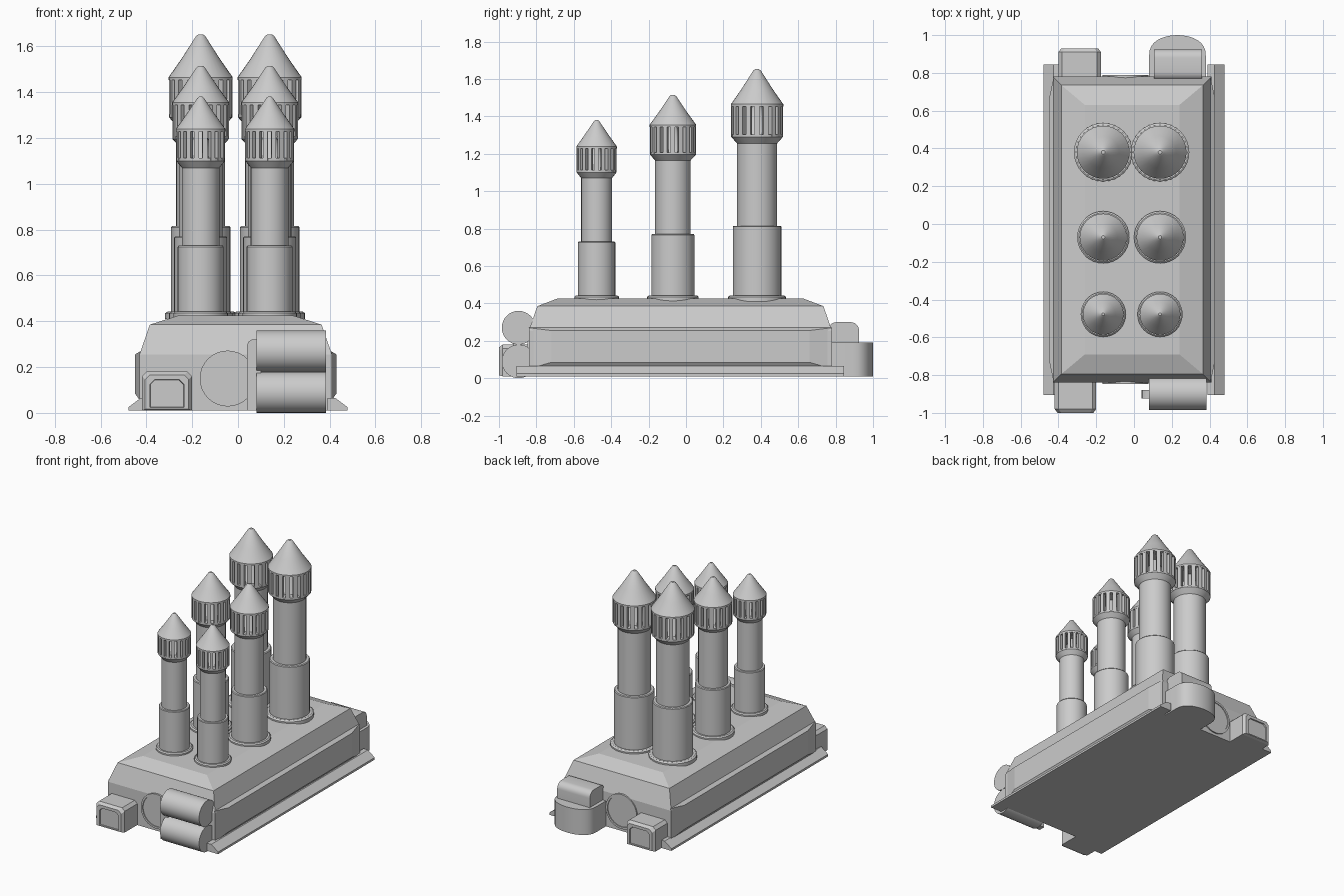
import bpy, bmesh, math
from math import sin, cos, pi

cube = bpy.data.objects.get("Cube")
if cube:
    bpy.data.objects.remove(cube, do_unlink=True)

grey = bpy.data.materials.new("plain grey")
grey.use_nodes = True
grey.diffuse_color = (0.6, 0.6, 0.6, 1)
grey.node_tree.nodes["Principled BSDF"].inputs["Base Color"].default_value = (0.6, 0.6, 0.6, 1)

CX, CY = -0.01, -0.03   # centre of the hull


def finish(name, bm, smooth=False):
    bmesh.ops.recalc_face_normals(bm, faces=bm.faces)
    mesh = bpy.data.meshes.new(name)
    bm.to_mesh(mesh)
    bm.free()
    mesh.materials.append(grey)
    obj = bpy.data.objects.new(name, mesh)
    bpy.context.collection.objects.link(obj)
    if smooth:
        bpy.ops.object.select_all(action='DESELECT')
        obj.select_set(True)
        bpy.context.view_layer.objects.active = obj
        bpy.ops.object.shade_smooth_by_angle(angle=math.radians(30))
    return obj


def add_loft(bm, rings):
    """Skin a list of equal point loops and cap both ends."""
    loops = [[bm.verts.new(p) for p in ring] for ring in rings]
    n = len(loops[0])
    for a, b in zip(loops, loops[1:]):
        for i in range(n):
            j = (i + 1) % n
            bm.faces.new((a[i], a[j], b[j], b[i]))
    bm.faces.new(loops[0])
    bm.faces.new(loops[-1])


def loft(name, rings, smooth=False):
    bm = bmesh.new()
    add_loft(bm, rings)
    return finish(name, bm, smooth)


def rect(hx, hy, z):
    return [(CX + sx * hx, CY + sy * hy, z) for sx, sy in ((-1, -1), (1, -1), (1, 1), (-1, 1))]


def disc(x, y, z, r, axis="z", n=32):
    pts = []
    for i in range(n):
        a, b = r * cos(2 * pi * i / n), r * sin(2 * pi * i / n)
        pts.append({"x": (x, y + a, z + b), "y": (x + a, y, z + b), "z": (x + a, y + b, z)}[axis])
    return pts


def lathe(name, x, y, profile):
    return loft(name, [disc(x, y, z, r) for r, z in profile], True)


# Hull with stepped sloping roof
loft("hull", [rect(0.42, 0.81, 0.01), rect(0.42, 0.81, 0.255),
              rect(0.375, 0.765, 0.385), rect(0.25, 0.66, 0.425)])

# Bulging side panels and ground skirts
for side, s in (("left", 1), ("right", -1)):
    def panel_ring(x, hy, z0, z1):
        return [(CX + s * x, CY + y, z) for y, z in ((-hy, z0), (hy, z0), (hy, z1), (-hy, z1))]
    loft(side + "_side_panel", [panel_ring(0.415, 0.81, 0.05, 0.27),
                                panel_ring(0.44, 0.69, 0.085, 0.255)])
    section = [(0.39, 0.01), (0.478, 0.01), (0.478, 0.025), (0.425, 0.065), (0.39, 0.065)]
    loft(side + "_skirt", [[(s * x, y, z) for x, z in section] for y in (-0.905, 0.845)])


# Chimneys: three rows, shrinking toward the front
def chimney(name, x, y, k, step_z, neck_z, head_z, cone_z, tip_z):
    lathe(name + "_base_ring", x, y, [(0.155 * k, 0.41), (0.155 * k, 0.435), (0.145 * k, 0.442)])
    lathe(name + "_sleeve", x, y, [(0.13 * k, 0.41), (0.13 * k, step_z - 0.005), (0.125 * k, step_z)])
    lathe(name + "_shaft", x, y, [(0.107 * k, step_z - 0.02), (0.107 * k, neck_z),
                                  (0.138 * k, head_z), (0.138 * k, head_z + 0.012)])
    lathe(name + "_inner_cone", x, y, [(0.09 * k, head_z), (0.02 * k, cone_z)])
    lathe(name + "_cap", x, y, [(0.14 * k, cone_z - 0.012), (0.14 * k, cone_z),
                                (0.085 * k, cone_z + 0.42 * (tip_z - cone_z)),
                                (0.02 * k, tip_z - 0.007), (0.01 * k, tip_z)])
    # Vent slats around the head
    bm = bmesh.new()
    count = 18
    for i in range(count):
        a = 2 * pi * i / count
        w = 0.56 * pi / count
        ring = [(r * k, a + t) for r, t in ((0.105, -w), (0.139, -w), (0.139, w), (0.105, w))]
        add_loft(bm, [[(x + r * cos(t), y + r * sin(t), z) for r, t in ring]
                      for z in (head_z, cone_z)])
    finish(name + "_vent_slats", bm)


rows = {"rear": (0.38, 1.0, 0.815, 1.255, 1.29, 1.465, 1.652),
        "middle": (-0.07, 0.89, 0.77, 1.165, 1.195, 1.355, 1.515),
        "front": (-0.478, 0.77, 0.73, 1.07, 1.10, 1.24, 1.38)}
for row, data in rows.items():
    for side, x in (("left", 0.138), ("right", -0.163)):
        chimney(f"{row}_{side}_chimney", x, *data)


# Boxes on the hull ends with a recessed outer face
def end_box(name, x0, x1, top, y_in, y_out):
    d = 1 if y_out > y_in else -1

    def ring(inset, y):
        a, b, t, c = x0 + inset, x1 - inset, top - inset, 0.02
        base = 0.01 + inset * 0.4
        return [(a, y, base), (b, y, base), (b, y, t - c), (b - c, y, t), (a + c, y, t), (a, y, t - c)]
    loft(name, [ring(0, y_in), ring(0, y_out - d * 0.02), ring(0.015, y_out),
                ring(0.035, y_out), ring(0.037, y_out - d * 0.008)])


end_box("front_box", -0.42, -0.20, 0.18, -0.80, -1.0)
end_box("rear_box", -0.40, -0.175, 0.18, 0.75, 0.93)

# Stacked drums and their bracket
for label, z in (("lower", 0.09), ("upper", 0.27)):
    loft(label + "_drum", [disc(x, -0.895, z, 0.09, "x") for x in (0.08, 0.385)], True)
bracket = [(0.04, 0.01), (0.1, 0.01), (0.1, 0.32), (0.06, 0.32), (0.045, 0.31), (0.04, 0.295)]
loft("drum_bracket", [[(x, y, z) for x, z in bracket] for y in (-0.925, -0.88)])

# Rear tank with a rounded end, and the loaf on top of it
plan = [(0.38, 0.75)] + [(0.23 + 0.15 * cos(pi * i / 16), 0.89 + 0.11 * sin(pi * i / 16) ** 0.8)
                         for i in range(17)] + [(0.08, 0.75)]
loft("rear_tank", [[(x, y, z) for x, y in plan] for z in (0.01, 0.19)], True)
loaf = [(0.76, 0.18), (0.925, 0.18)]
for cy, start in ((0.88, 0), (0.805, pi / 2)):
    loaf += [(cy + 0.045 * cos(start + pi * i / 12), 0.255 + 0.045 * sin(start + pi * i / 12))
             for i in range(7)]
loaf.append((0.76, 0.25))
loft("rear_loaf", [[(x, y, z) for y, z in loaf] for x in (0.105, 0.36)], True)

# Round hatches with a thin rim on both ends
for label, y, d in (("front", CY - 0.81, -1), ("rear", CY + 0.81, 1)):
    loft(label + "_hatch", [disc(-0.045, y + d * h, 0.15, r, "y") for r, h in
                            ((0.122, -0.01), (0.122, 0.008), (0.108, 0.008), (0.108, 0.002))], True)
